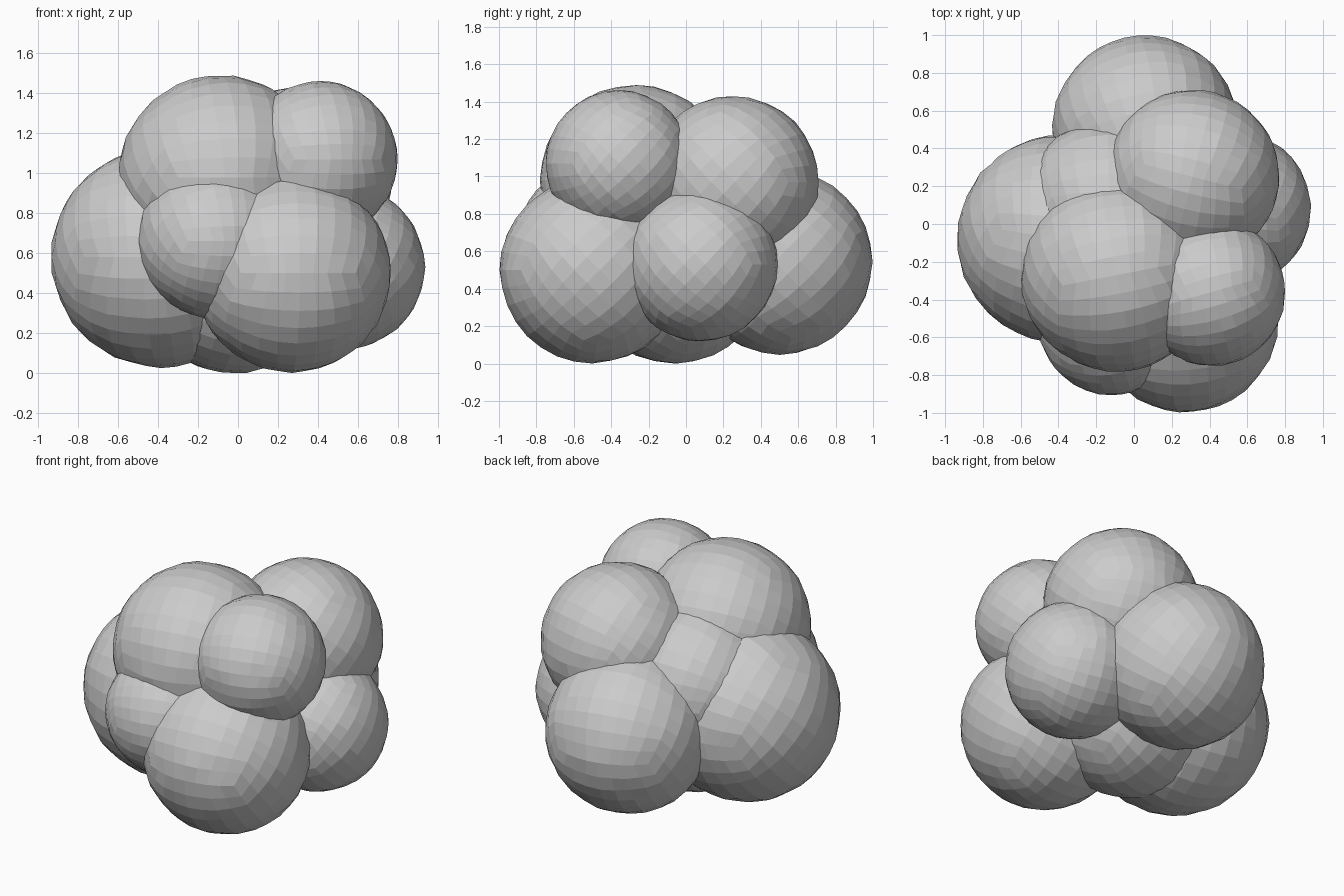
import bpy, bmesh, math, random
from mathutils import Vector, Euler

if "Cube" in bpy.data.objects:
    bpy.data.objects.remove(bpy.data.objects["Cube"])

random.seed(4)


def lobe(name, centre, radius, cuts=7):
    """Flat-faced ball made from an evenly divided cube."""
    bm = bmesh.new()
    bmesh.ops.create_cube(bm, size=2)
    bmesh.ops.subdivide_edges(bm, edges=bm.edges[:], cuts=cuts, use_grid_fill=True)
    turn = Euler((math.radians(45), 0, random.uniform(-0.3, 0.3))).to_matrix()
    for v in bm.verts:
        even = Vector([math.tan(c * math.pi / 4) for c in v.co])
        r = radius * random.uniform(0.995, 1.01)
        v.co = turn @ even.normalized() * r + Vector(centre)
        v.co.z = max(v.co.z, 0)
    me = bpy.data.meshes.new(name)
    bm.to_mesh(me)
    bm.free()
    ob = bpy.data.objects.new(name, me)
    bpy.context.collection.objects.link(ob)
    return ob


# Overlapping lobes of the foliage clump
lobes = {
    # lower ring
    "left_lobe": ((-0.385, -0.08, 0.58), 0.55),
    "back_lobe": ((0.06, 0.50, 0.545), 0.495),
    "right_lobe": ((0.525, 0.08, 0.53), 0.41),
    "front_lobe": ((0.27, -0.50, 0.50), 0.495),
    "front_left_lobe": ((-0.12, -0.52, 0.66), 0.385),
    # upper cluster
    "top_left_lobe": ((-0.09, -0.27, 0.98), 0.51),
    "top_right_lobe": ((0.41, -0.36, 1.07), 0.39),
    "top_back_lobe": ((0.31, 0.25, 0.97), 0.46),
    # fillers in the middle
    "bottom_core": ((-0.02, -0.06, 0.50), 0.50),
    "upper_core": ((-0.13, 0.08, 0.76), 0.47),
}
for name, (centre, radius) in lobes.items():
    lobe(name, centre, radius)
